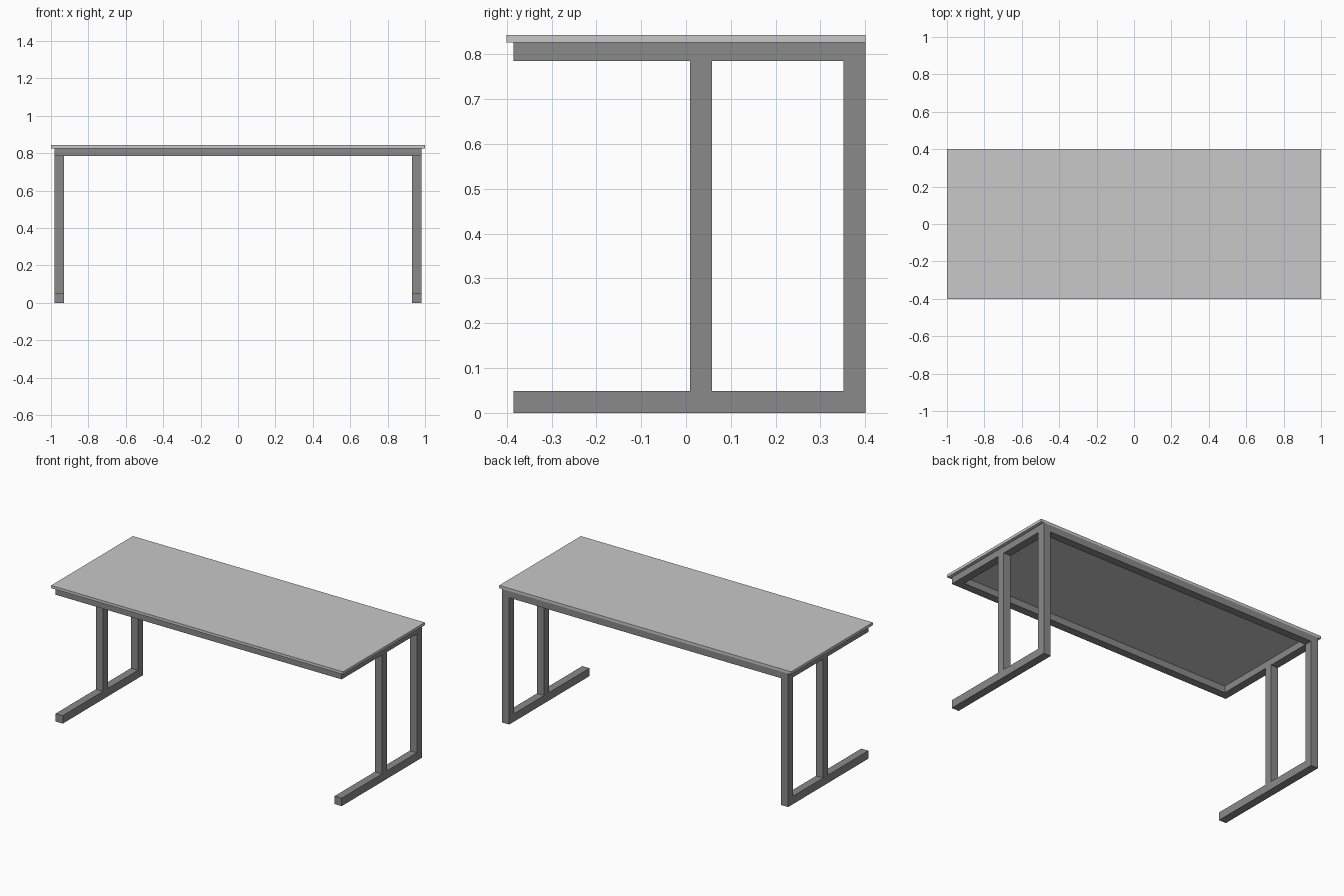
import bpy

if "Cube" in bpy.data.objects:
    bpy.data.objects.remove(bpy.data.objects["Cube"])

def material(name, value):
    m = bpy.data.materials.new(name)
    m.diffuse_color = (value, value, value, 1)
    m.use_nodes = True
    m.node_tree.nodes["Principled BSDF"].inputs["Base Color"].default_value = m.diffuse_color
    return m

light_grey = material("light grey", 0.578)
dark_grey = material("dark grey", 0.254)

def box(name, lo, hi, mat):
    """Axis-aligned box between two corners."""
    bpy.ops.mesh.primitive_cube_add(size=1)
    ob = bpy.context.object
    ob.name = name
    for v in ob.data.vertices:
        v.co = [(a + b) / 2 + c * (b - a) for a, b, c in zip(lo, hi, v.co)]
    ob.data.materials.append(mat)
    return ob

T = 0.049                       # tube thickness
X0, X1 = 0.98 - T, 0.98         # leg frame, inner and outer side
Y0, Y1 = -0.385, 0.4            # front and back of the steel frame
Z0, Z1, Z2 = 0.785, 0.826, 0.843

# Table top
box("table_top", (-1, -0.4, Z1), (1, 0.4, Z2), light_grey)

# Long rails under the top
box("front_rail", (-X0, Y0, Z0), (X0, Y0 + T, Z1), dark_grey)
box("back_rail", (-X0, Y1 - T, Z0), (X0, Y1, Z1), dark_grey)

# Side frames: foot, two posts and a top rail on each end
for side, s in (("left", -1), ("right", 1)):
    xa, xb = sorted((s * X0, s * X1))
    box(side + "_foot", (xa, Y0, 0), (xb, Y1, T), dark_grey)
    box(side + "_side_rail", (xa, Y0, Z0), (xb, Y1, Z1), dark_grey)
    for post, y in (("middle", 0.009), ("back", Y1 - T)):
        box(f"{side}_{post}_post", (xa, y, T), (xb, y + T, Z0), dark_grey)
